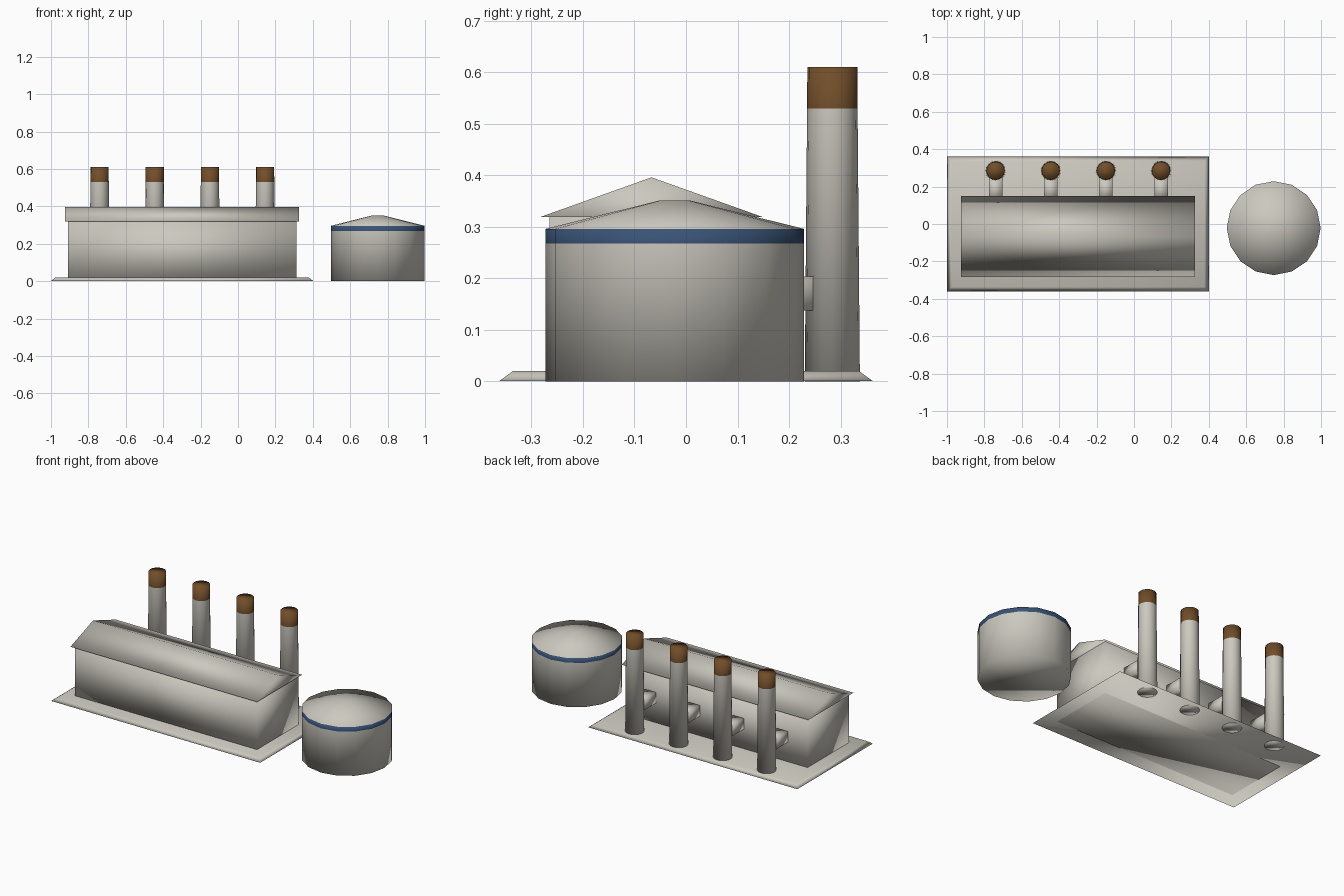
import bpy
import bmesh
import math

cube = bpy.data.objects.get("Cube")
if cube:
    bpy.data.objects.remove(cube, do_unlink=True)


def material(name, color):
    mat = bpy.data.materials.new(name)
    mat.use_nodes = True
    mat.diffuse_color = color
    mat.node_tree.nodes["Principled BSDF"].inputs["Base Color"].default_value = color
    return mat


GREY = material("pale_concrete", (0.60, 0.58, 0.52, 1))
BROWN = material("rust_brown", (0.165, 0.075, 0.022, 1))
BLUE = material("navy_blue", (0.04, 0.085, 0.18, 1))


def finish(name, bm, mats):
    """Make a fully smooth-shaded object from the bmesh."""
    mesh = bpy.data.meshes.new(name)
    bm.to_mesh(mesh)
    bm.free()
    for mat in mats:
        mesh.materials.append(mat)
    mesh.shade_smooth()
    obj = bpy.data.objects.new(name, mesh)
    bpy.context.collection.objects.link(obj)
    return obj


def loft(rings):
    """Closed solid through matching counter-clockwise rings of points."""
    bm = bmesh.new()
    loops = [[bm.verts.new(p) for p in ring] for ring in rings]
    for low, high in zip(loops, loops[1:]):
        for i in range(len(low)):
            j = (i + 1) % len(low)
            bm.faces.new((low[i], low[j], high[j], high[i]))
    bm.faces.new(loops[0][::-1])
    bm.faces.new(loops[-1])
    return bm


def rect(x0, x1, y0, y1, z):
    return [(x0, y0, z), (x1, y0, z), (x1, y1, z), (x0, y1, z)]


def circle(cx, cy, r, z, sides=16):
    steps = [2 * math.pi * i / sides for i in range(sides)]
    return [(cx + r * math.cos(a), cy + r * math.sin(a), z) for a in steps]


def color_between(obj, z0, z1):
    for face in obj.data.polygons:
        if z0 < face.center.z < z1:
            face.material_index = 1


# Ground slab with sloping edges
slab = loft([rect(-1, 0.402, -0.362, 0.362, 0.001),
             rect(-0.975, 0.377, -0.336, 0.336, 0.02)])
finish("ground_slab", slab, [GREY])

# Hall block, standing through the slab
hall = loft([rect(-0.908, 0.313, -0.265, 0.133, z) for z in (0, 0.32)])
finish("hall_walls", hall, [GREY])

# Gabled roof prism, lofted from one gable end to the other
gable = [(-0.283, 0.319), (0.149, 0.319), (-0.067, 0.396)]
roof = loft([[(x, y, z) for y, z in gable] for x in (-0.925, 0.326)])
finish("hall_roof", roof, [GREY])

# Chimneys with rust tops, each joined to the hall by a duct
for n in range(4):
    x = -0.74 + 0.295 * n
    stack = loft([circle(x, 0.284, r, z) for r, z in
                  ((0.0535, 0), (0.049, 0.53), (0.0485, 0.61))])
    chimney = finish(f"chimney_{n + 1}", stack, [GREY, BROWN])
    color_between(chimney, 0.54, 0.7)

    duct = loft([rect(x - 0.036, x + 0.036, 0.12, 0.248, z) for z in (0.138, 0.204)])
    finish(f"duct_{n + 1}", duct, [GREY])

# Round storage tank with a painted rim and a shallow cone lid
tank_profile = [(0.251, 0), (0.251, 0.268), (0.251, 0.296), (0.03, 0.351)]
body = loft([circle(0.747, -0.022, r, z) for r, z in tank_profile])
tank = finish("storage_tank", body, [GREY, BLUE])
color_between(tank, 0.27, 0.293)
